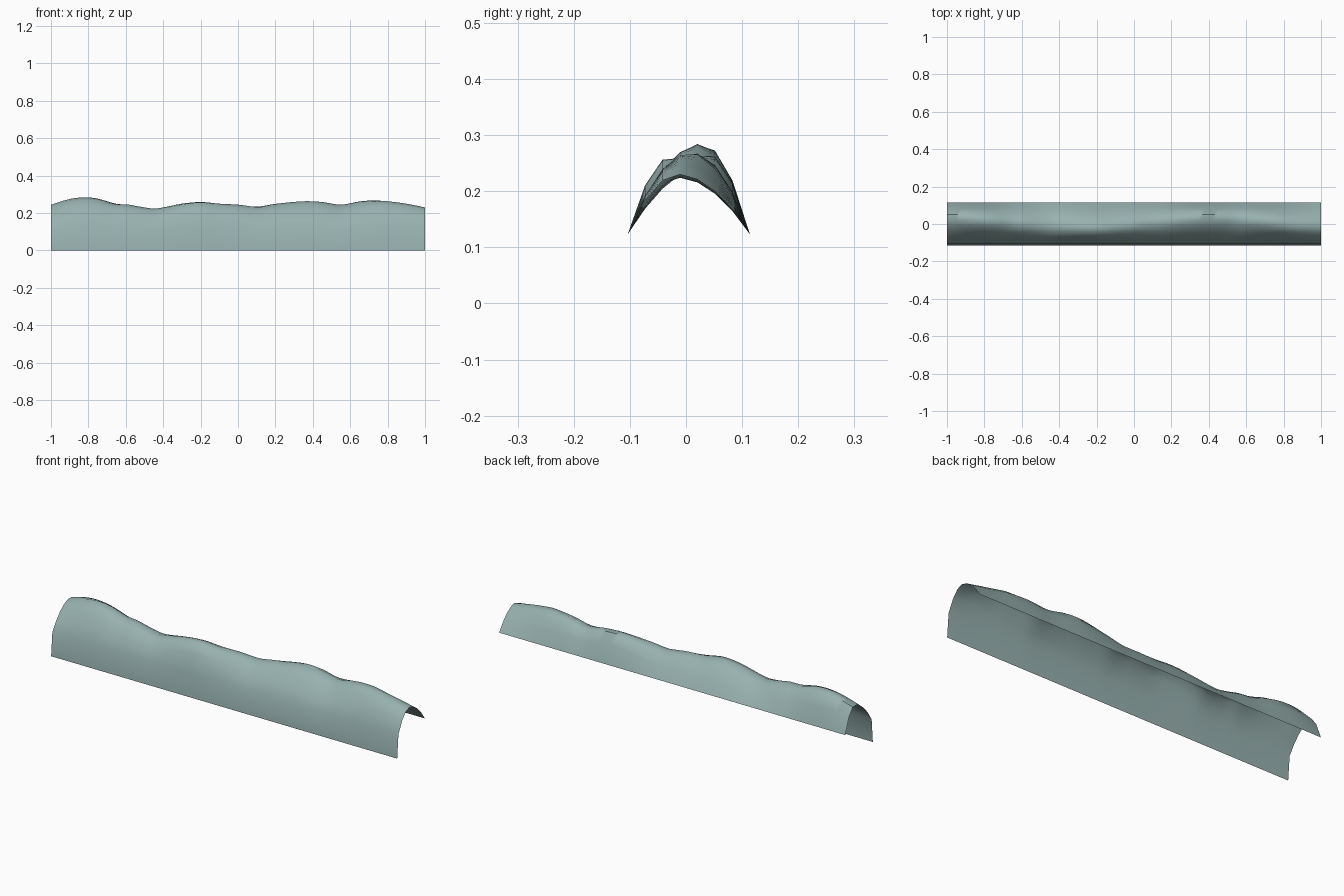
import bpy, bmesh

if "Cube" in bpy.data.objects:
    bpy.data.objects.remove(bpy.data.objects["Cube"])

# crest height and sideways crest position sampled along the length
CREST_Z = [(-1, .245), (-.9, .275), (-.82, .284), (-.75, .277), (-.65, .249), (-.59, .246),
           (-.53, .235), (-.45, .224), (-.4, .23), (-.3, .25), (-.2, .259), (-.1, .25),
           (0, .245), (.1, .234), (.2, .249), (.35, .263), (.45, .259), (.55, .245),
           (.65, .262), (.72, .267), (.8, .263), (.9, .25), (1, .23)]
CREST_Y = [(-1, .042), (-.9, .036), (-.73, .018), (-.48, -.012), (-.2, -.028), (-.05, -.012),
           (.2, .022), (.4, .04), (.67, .02), (.87, -.008), (1, -.015)]
Y0, Y1, EAVE = -.104, .114, .123
ROWS, COLS = 8, 80


def sample(pts, x):
    """Smooth (cubic) interpolation through the points."""
    i = max(k for k in range(len(pts) - 1) if pts[k][0] <= x + 1e-9)
    (xa, a), (xb, b) = pts[i], pts[i + 1]

    def slope(k):
        lo, hi = pts[max(k - 1, 0)], pts[min(k + 1, len(pts) - 1)]
        return (hi[1] - lo[1]) / (hi[0] - lo[0])
    w = xb - xa
    t = (x - xa) / w
    return (a * (2*t**3 - 3*t*t + 1) + b * (3*t*t - 2*t**3)
            + w * slope(i) * (t**3 - 2*t*t + t) + w * slope(i + 1) * (t**3 - t*t))


def section(x):
    """Front wall foot, then the arch from front eave to back eave."""
    c, h = sample(CREST_Y, x), sample(CREST_Z, x)
    ys = [Y0 + (Y1 - Y0) * j / (ROWS - 1) for j in range(ROWS)]
    f = [1 - abs((y - c) / ((Y1 if y > c else Y0) - c)) ** 1.9 for y in ys]
    top = max(f)
    arch = [(x, y, EAVE + (h - EAVE) * v / top) for y, v in zip(ys, f)]
    return [(x, -.114, 0)] + arch


# open wavy shell
bm = bmesh.new()
rings = [[bm.verts.new(p) for p in section(-1 + 2 * i / COLS)] for i in range(COLS + 1)]
for a, b in zip(rings, rings[1:]):
    for j in range(ROWS):
        bm.faces.new((a[j], b[j], b[j + 1], a[j + 1]))
mesh = bpy.data.meshes.new("wavy_ridge")
bm.to_mesh(mesh)
bm.free()
ridge = bpy.data.objects.new("wavy_ridge", mesh)
bpy.context.collection.objects.link(ridge)

# muted teal grey
teal = bpy.data.materials.new("teal_grey")
teal.diffuse_color = (.31, .44, .43, 1)
teal.use_nodes = True
teal.node_tree.nodes["Principled BSDF"].inputs["Base Color"].default_value = teal.diffuse_color
mesh.materials.append(teal)

bpy.context.view_layer.objects.active = ridge
ridge.select_set(True)
bpy.ops.object.shade_smooth_by_angle(angle=0.9)
